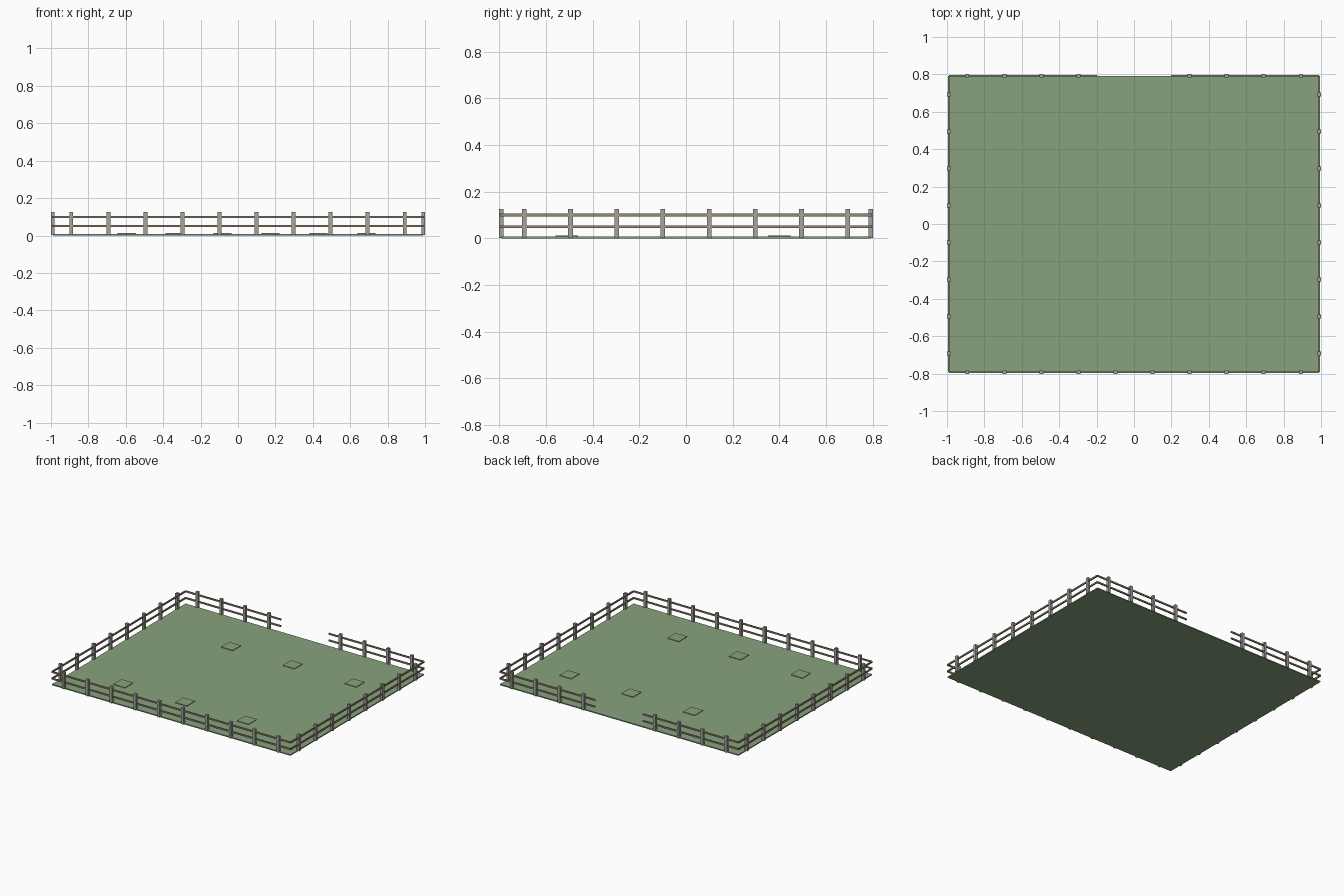
import bpy, bmesh
from mathutils import Matrix, Vector

if "Cube" in bpy.data.objects:
    bpy.data.objects.remove(bpy.data.objects["Cube"])


def material(name, rgb):
    m = bpy.data.materials.new(name)
    m.diffuse_color = (*rgb, 1)
    m.use_nodes = True
    m.node_tree.nodes["Principled BSDF"].inputs["Base Color"].default_value = m.diffuse_color
    return m


GRASS = material("grass", (0.25, 0.36, 0.21))
POST = material("post_wood", (0.38, 0.36, 0.33))
RAIL = material("rail_wood", (0.30, 0.25, 0.17))


def boxes(name, items, mat):
    """One object made of boxes, each given as (centre, size)."""
    bm = bmesh.new()
    for c, s in items:
        bmesh.ops.create_cube(bm, size=1, matrix=Matrix.Translation(c) @ Matrix.Diagonal((*s, 1)))
    me = bpy.data.meshes.new(name)
    bm.to_mesh(me)
    bm.free()
    me.materials.append(mat)
    ob = bpy.data.objects.new(name, me)
    bpy.context.collection.objects.link(ob)
    return ob


HX, HY = 0.99, 0.792      # half size of the field
STEP = 0.198              # post spacing
G = 0.008                 # ground thickness
TOP, PW = 0.125, 0.02     # post top and width
RAIL_Z, RH, RW = (0.05, 0.1), 0.011, 0.009

# Ground slab
boxes("ground", [((0, 0, G / 2), (2 * HX, 2 * HY, G))], GRASS)

# Low square patches, staggered in two rows
patches = [(-0.595 + 0.2565 * i, 0.4 if i % 2 else -0.511) for i in range(6)]
boxes("ground_patches", [((x, y, G + 0.0015), (0.097, 0.097, 0.006)) for x, y in patches], GRASS)


# Fence posts stand at the middle of every bay
def post(x, y):
    return ((x, y, (TOP + 0.002) / 2), (PW, PW, TOP - 0.002))


xs = [(i - 4.5) * STEP for i in range(10)]
ys = [(i - 3.5) * STEP for i in range(8)]
boxes("front_posts", [post(x, -HY) for x in xs], POST)
boxes("back_posts", [post(x, HY) for x in xs if abs(x) > STEP], POST)
for side, sx in (("left", -1), ("right", 1)):
    boxes(side + "_posts", [post(sx * HX, y) for y in ys], POST)
    boxes(side + "_rails", [((sx * HX, 0, z), (RW, 2 * HY, RH)) for z in RAIL_Z], RAIL)

# Front rails run through, back rails leave a gateway
boxes("front_rails", [((0, -HY, z), (2 * HX, RW, RH)) for z in RAIL_Z], RAIL)
boxes("back_rails", [((sx * (HX + STEP) / 2, HY, z), (HX - STEP, RW, RH))
                     for sx in (-1, 1) for z in RAIL_Z], RAIL)
